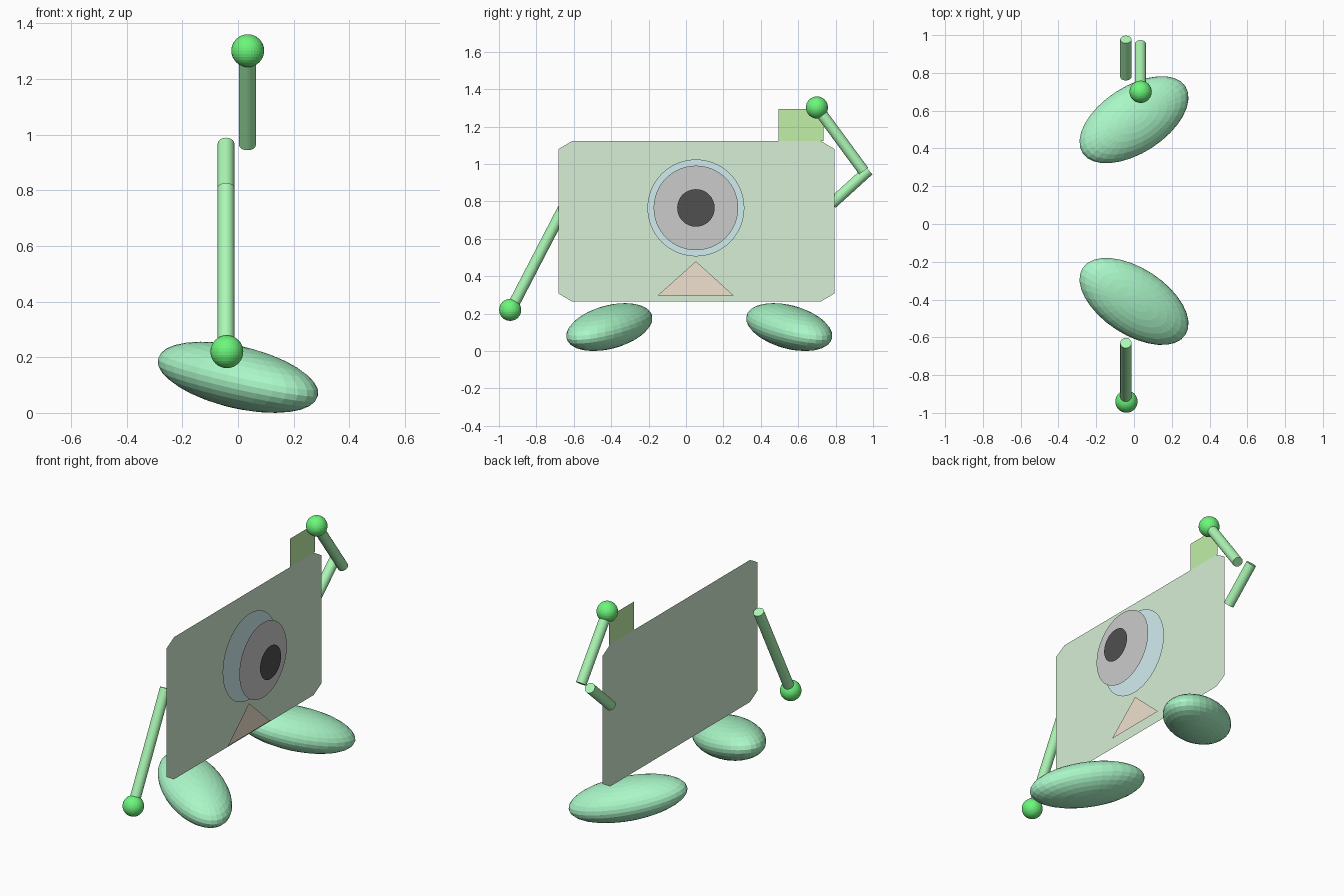
import bpy
from math import radians, sin, cos, pi
from mathutils import Vector

if "Cube" in bpy.data.objects:
    bpy.data.objects.remove(bpy.data.objects["Cube"])


def material(name, rgb):
    m = bpy.data.materials.new(name)
    m.diffuse_color = (*rgb, 1)
    m.use_nodes = True
    m.node_tree.nodes["Principled BSDF"].inputs["Base Color"].default_value = m.diffuse_color
    return m


PALE = material("pale_green", (0.67, 0.86, 0.67))
LIME = material("lime", (0.54, 0.87, 0.39))
BLUE = material("pale_blue", (0.64, 0.85, 0.87))
GREY = material("lens_grey", (0.69, 0.69, 0.69))
BLACK = material("black", (0.08, 0.08, 0.08))
PEACH = material("peach", (0.87, 0.75, 0.62))
ARM = material("arm_green", (0.41, 0.93, 0.46))
HAND = material("hand_green", (0.15, 0.93, 0.2))
FOOT = material("foot_green", (0.4, 0.92, 0.57))


def plate(name, x, outline, mat):
    """Flat sheet facing +x from a (y, z) outline."""
    me = bpy.data.meshes.new(name)
    me.from_pydata([(x, y, z) for y, z in outline], [], [range(len(outline))])
    me.materials.append(mat)
    ob = bpy.data.objects.new(name, me)
    bpy.context.collection.objects.link(ob)


def disc(name, x, r, mat, n=64):
    plate(name, x, [(0.053 + r * cos(2 * pi * i / n), 0.765 + r * sin(2 * pi * i / n))
                    for i in range(n)], mat)


def ellipsoid(name, loc, size, mat, rot=(0, 0, 0)):
    bpy.ops.mesh.primitive_uv_sphere_add(segments=32, ring_count=16, radius=1,
                                         location=loc, rotation=rot)
    ob = bpy.context.object
    ob.name = name
    ob.scale = size
    ob.data.materials.append(mat)


def rod(name, a, b, r=0.03):
    a, b = Vector(a), Vector(b)
    bpy.ops.mesh.primitive_cylinder_add(vertices=32, radius=r, depth=(b - a).length,
                                        location=(a + b) / 2)
    ob = bpy.context.object
    ob.name = name
    ob.rotation_euler = (b - a).to_track_quat('Z', 'Y').to_euler()
    ob.data.materials.append(ARM)
    bpy.ops.object.shade_smooth_by_angle()


# Flat body with clipped corners
y0, y1, z0, z1, cy, cz = -0.683, 0.795, 0.265, 1.122, 0.073, 0.043
plate("body", 0, [(y0 + cy, z0), (y1 - cy, z0), (y1, z0 + cz), (y1, z1 - cz),
                  (y1 - cy, z1), (y0 + cy, z1), (y0, z1 - cz), (y0, z0 + cz)], PALE)

# Button on top
plate("top_button", 0, [(0.495, 1.122), (0.734, 1.122), (0.734, 1.293), (0.495, 1.293)], LIME)

# Layered eye and triangular mouth
disc("eye_rim", 0.042, 0.259, BLUE)
disc("eye_lens", 0.13, 0.226, GREY)
disc("pupil", 0.18, 0.1, BLACK)
plate("mouth", 0.036, [(-0.15, 0.298), (0.253, 0.298), (0.053, 0.48)], PEACH)

# Splayed, tilted feet
for side, y, s in (("left", -0.41, -1), ("right", 0.552, 1)):
    ellipsoid(side + "_foot", (0, y, 0.128), (0.332, 0.176, 0.11), FOOT,
              (0, radians(12), s * radians(33)))

# Hanging arm
rod("left_arm", (-0.043, -0.937, 0.22), (-0.043, -0.63, 0.812))
ellipsoid("left_hand", (-0.04, -0.94, 0.22), (0.059,) * 3, HAND)

# Raised, bent arm
rod("right_upper_arm", (-0.043, 0.78, 0.788), (-0.043, 0.977, 0.967))
rod("right_forearm", (0.034, 0.95, 0.962), (0.034, 0.70, 1.302))
ellipsoid("right_hand", (0.035, 0.70, 1.302), (0.059,) * 3, HAND)
